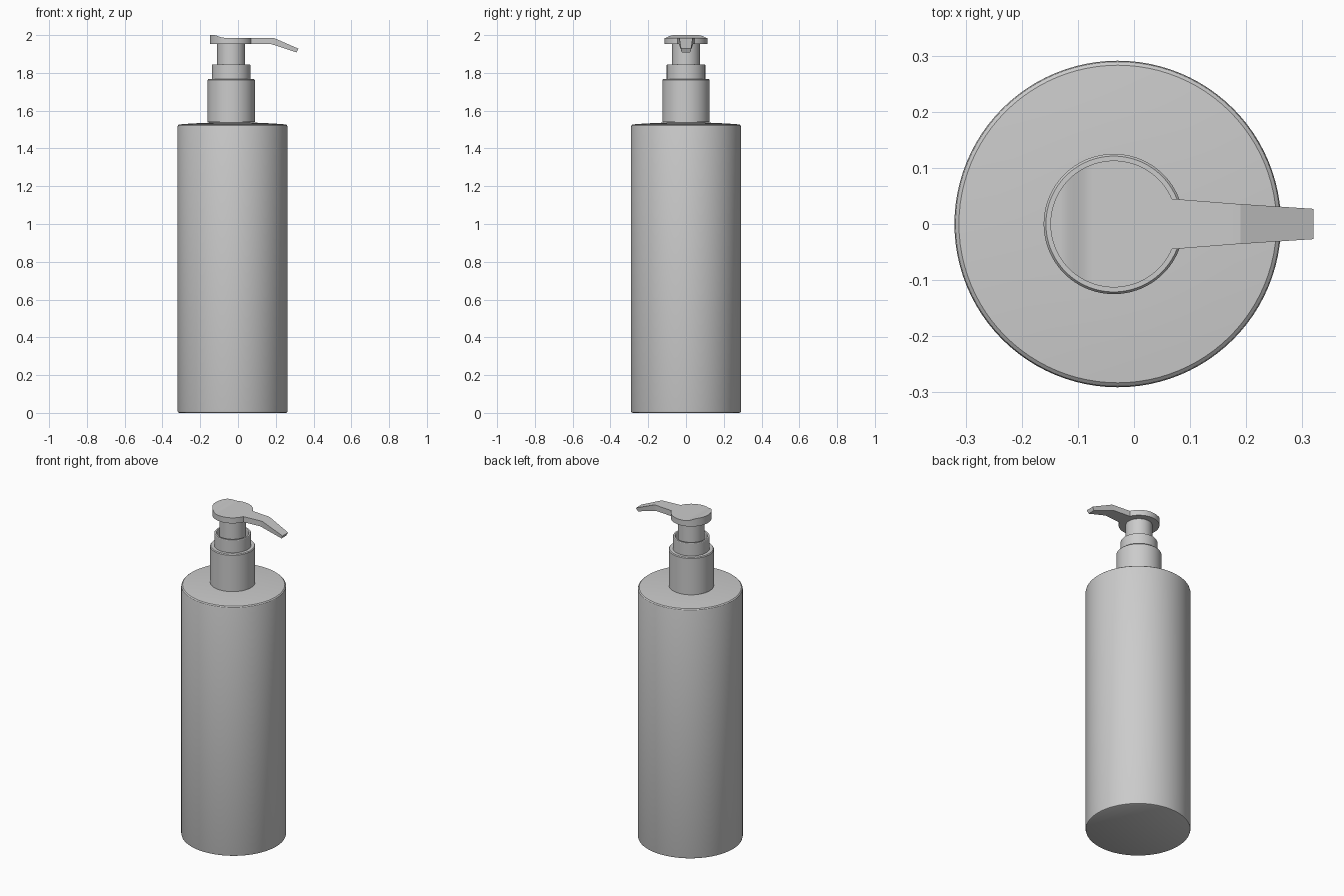
import bpy, bmesh, math

if "Cube" in bpy.data.objects:
    bpy.data.objects.remove(bpy.data.objects["Cube"])

PUMP_X = -0.036


def smooth(obj, angle=30):
    bpy.ops.object.select_all(action='DESELECT')
    obj.select_set(True)
    bpy.context.view_layer.objects.active = obj
    bpy.ops.object.shade_smooth_by_angle(angle=math.radians(angle))


def finish(name, bm, angle=30):
    bmesh.ops.recalc_face_normals(bm, faces=bm.faces)
    mesh = bpy.data.meshes.new(name)
    bm.to_mesh(mesh)
    bm.free()
    obj = bpy.data.objects.new(name, mesh)
    bpy.context.collection.objects.link(obj)
    smooth(obj, angle)
    return obj


def skin(bm, rings):
    """Join successive vertex rings and cap both ends."""
    for a, b in zip(rings, rings[1:]):
        for i in range(len(a)):
            j = (i + 1) % len(a)
            bm.faces.new((a[i], a[j], b[j], b[i]))
    bm.faces.new(rings[0])
    bm.faces.new(rings[-1])


def lathe(name, profile, x, segments=96):
    bm = bmesh.new()
    rings = []
    for r, z in profile:
        rings.append([bm.verts.new((x + r * math.cos(2 * math.pi * i / segments),
                                    r * math.sin(2 * math.pi * i / segments), z))
                      for i in range(segments)])
    skin(bm, rings)
    return finish(name, bm)


# Bottle with softened base and gently domed shoulder
lathe("bottle", [(0.283, 0), (0.289, 0.003), (0.291, 0.01), (0.291, 1.515),
                 (0.289, 1.522), (0.283, 1.527), (0.22, 1.532), (0.11, 1.537)], -0.029)

# Screw collar
lathe("collar", [(0.118, 1.53), (0.118, 1.54), (0.125, 1.54), (0.125, 1.762),
                 (0.121, 1.767), (0.09, 1.767)], PUMP_X)

# Neck ring with a recess around the stem
lathe("neck_ring", [(0.102, 1.76), (0.102, 1.841), (0.1, 1.844), (0.09, 1.844),
                    (0.088, 1.841), (0.088, 1.79)], PUMP_X)

# Pump stem
lathe("stem", [(0.074, 1.78), (0.074, 1.96)], PUMP_X)

# Pump head and spout: rectangular sections (x, half width, bottom, top)
R, BASE, TOP = 0.113, 1.952, 1.986
join = math.asin(0.045 / R)
sections = []
steps = 40
for i in range(steps + 1):
    a = 0.01 + (math.pi - join - 0.01) * i / steps
    x = PUMP_X - R * math.cos(a)
    t = min(max((x + 0.13) / 0.055, 0), 1)
    rise = 0.014 * (1 - t * t * (3 - 2 * t))
    sections.append((x, R * math.sin(a), BASE, TOP + rise))
sections += [(0.175, 0.0365, BASE, TOP), (0.19, 0.0355, 1.948, TOP - 0.001),
             (0.313, 0.027, 1.908, 1.918), (0.32, 0.0265, 1.911, 1.928)]
# Tip leans so that its upper edge reaches furthest forward
sections = sections[:-2]
bm = bmesh.new()
rings = [[bm.verts.new((x, s * w, z)) for s, z in
          ((-1, b), (1, b), (1, t), (-1, t))] for x, w, b, t in sections]
rings.append([bm.verts.new(p) for p in ((0.31, -0.022, 1.908), (0.31, 0.022, 1.908),
                                       (0.32, 0.027, 1.928), (0.32, -0.027, 1.928))])
skin(bm, rings)
finish("pump_head", bm, 15)
